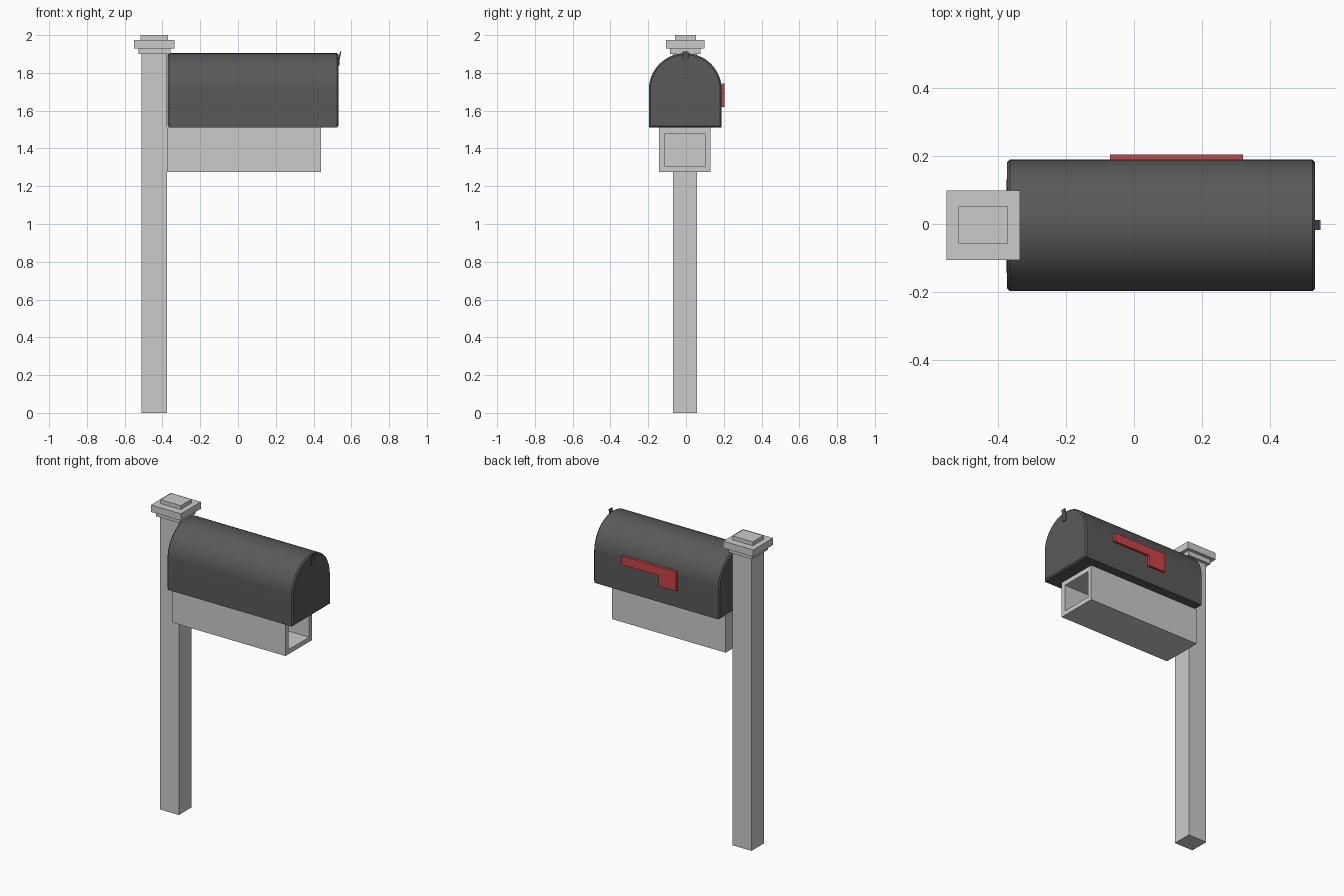
import bpy, bmesh, math

if "Cube" in bpy.data.objects:
    bpy.data.objects.remove(bpy.data.objects["Cube"])


def material(name, rgb):
    m = bpy.data.materials.new(name)
    m.diffuse_color = (*rgb, 1)
    m.use_nodes = True
    m.node_tree.nodes["Principled BSDF"].inputs["Base Color"].default_value = m.diffuse_color
    return m


def finish(name, bm, mat=None, smooth=False):
    bmesh.ops.recalc_face_normals(bm, faces=bm.faces[:])
    me = bpy.data.meshes.new(name)
    bm.to_mesh(me)
    bm.free()
    ob = bpy.data.objects.new(name, me)
    bpy.context.collection.objects.link(ob)
    if mat:
        me.materials.append(mat)
    if smooth:
        bpy.ops.object.select_all(action='DESELECT')
        ob.select_set(True)
        bpy.context.view_layer.objects.active = ob
        bpy.ops.object.shade_smooth_by_angle(angle=math.radians(25))
    return ob


def box_mesh(x, y, z):
    bm = bmesh.new()
    bmesh.ops.create_cube(bm, size=1)
    for v in bm.verts:
        v.co = [(a + b) / 2 + c * (b - a) for c, (a, b) in zip(v.co, (x, y, z))]
    return bm


def loft(rings):
    """Join matching rings of points and cap both ends."""
    bm = bmesh.new()
    loops = [[bm.verts.new(p) for p in r] for r in rings]
    n = len(loops[0])
    for a, b in zip(loops, loops[1:]):
        for i in range(n):
            j = (i + 1) % n
            bm.faces.new((a[i], a[j], b[j], b[i]))
    bm.faces.new(loops[0])
    bm.faces.new(loops[-1])
    return bm


dark = material("dark_metal", (0.1, 0.1, 0.1))
red = material("red_paint", (0.6, 0.06, 0.06))

# Post and stepped cap
finish("post", box_mesh((-0.51, -0.375), (-0.07, 0.058), (0, 1.9)))
for name, x, y, z in (
        ("cap_lower", (-0.527, -0.357), (-0.085, 0.077), (1.9, 1.93)),
        ("cap_plate", (-0.55, -0.335), (-0.105, 0.098), (1.93, 1.975)),
        ("cap_top", (-0.515, -0.37), (-0.057, 0.052), (1.975, 2.0))):
    finish(name, box_mesh(x, y, z))

# Open-fronted newspaper box under the mailbox
bm = box_mesh((-0.375, 0.44), (-0.142, 0.13), (1.275, 1.51))
front = max(bm.faces, key=lambda f: f.calc_center_median().x)
bmesh.ops.inset_region(bm, faces=[front], thickness=0.042)
hole = bmesh.ops.extrude_discrete_faces(bm, faces=[front])["faces"][0]
for v in hole.verts:
    v.co.x = -0.33
finish("newspaper_box", bm)

# Arched mailbox with chamfered ends
CY, R, BOTTOM, SPRING = -0.004, 0.193, 1.51, 1.711


def arch(x, d):
    r = R - d
    pts = [(x, CY - r, BOTTOM + d), (x, CY + r, BOTTOM + d)]
    for i in range(33):
        a = math.pi * i / 32
        pts.append((x, CY + r * math.cos(a), SPRING + r * math.sin(a)))
    return pts


finish("mailbox_body", loft([arch(-0.372, 0.008), arch(-0.364, 0),
                             arch(0.523, 0), arch(0.531, 0.008)]), dark, True)

# Door pull, leaning outward at the top
strip = [(0.529, 1.84), (0.536, 1.84), (0.539, 1.875), (0.547, 1.912),
         (0.541, 1.914), (0.531, 1.876)]
finish("door_pull", loft([[(x, y, z) for x, z in strip]
                          for y in (-0.018, 0.012)]), dark)

# Signal flag on the back side
flag = [(0.32, 1.745), (-0.07, 1.745), (-0.07, 1.62), (0.053, 1.62),
        (0.053, 1.688), (0.32, 1.688)]
finish("signal_flag", loft([[(x, y, z) for x, z in flag]
                            for y in (0.187, 0.204)]), red)
